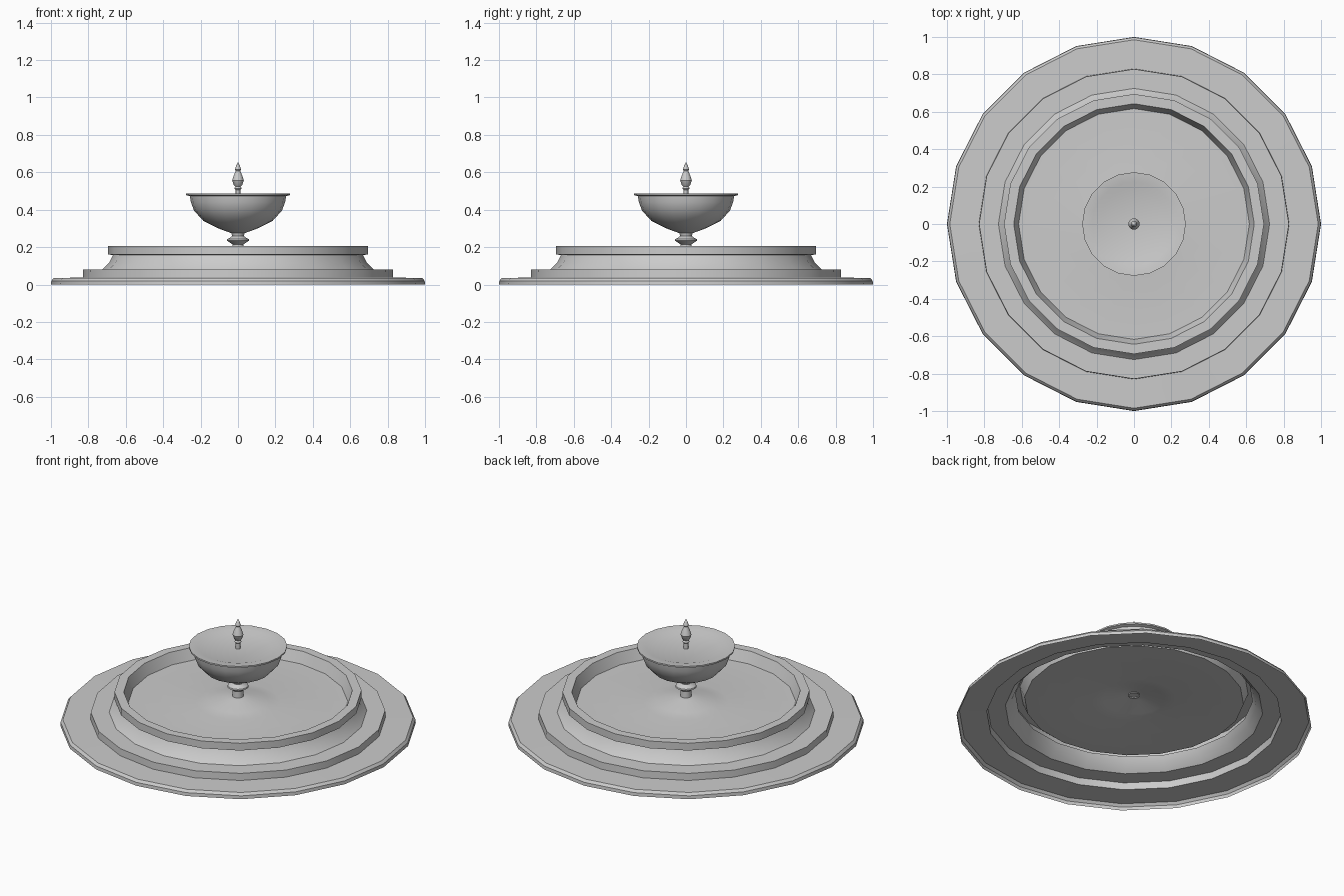
import bpy, bmesh, math

if "Cube" in bpy.data.objects:
    bpy.data.objects.remove(bpy.data.objects["Cube"])

SIDES = 20


def lathe(name, profile, sides=SIDES, angle=30):
    """Revolve (radius, height) points about z; radius 0 makes a pole."""
    bm = bmesh.new()
    rings = []
    for r, z in profile:
        if r == 0:
            rings.append([bm.verts.new((0, 0, z))] * sides)
        else:
            rings.append([bm.verts.new((r * math.cos(2 * math.pi * i / sides),
                                        r * math.sin(2 * math.pi * i / sides), z))
                          for i in range(sides)])
    for a, b in zip(rings, rings[1:]):
        for i in range(sides):
            j = (i + 1) % sides
            corners = list(dict.fromkeys((a[i], a[j], b[j], b[i])))
            bm.faces.new(corners)
    mesh = bpy.data.meshes.new(name)
    bm.to_mesh(mesh)
    bm.free()
    obj = bpy.data.objects.new(name, mesh)
    bpy.context.collection.objects.link(obj)
    bpy.ops.object.select_all(action='DESELECT')
    obj.select_set(True)
    bpy.context.view_layer.objects.active = obj
    bpy.ops.object.shade_smooth_by_angle(angle=math.radians(angle))
    return obj


# Stepped basin, a single shell open underneath, with a gently domed floor
lathe("basin", [
    (1.0, 0), (0.998, 0.02), (0.985, 0.035), (0.83, 0.037),
    (0.828, 0.08), (0.725, 0.08), (0.69, 0.115), (0.668, 0.158),
    (0.695, 0.16), (0.695, 0.205), (0.643, 0.205), (0.617, 0.138),
    (0.24, 0.138), (0.17, 0.148), (0.06, 0.174), (0, 0.18)])

# Pedestal with a turned collar
lathe("pedestal", [
    (0.032, 0.17), (0.03, 0.215), (0.04, 0.222), (0.06, 0.235),
    (0.058, 0.243), (0.04, 0.252), (0.031, 0.26), (0.037, 0.28)])

# Upper bowl with flared lip and shallow dished top
lathe("upper_bowl", [
    (0.037, 0.275), (0.10, 0.298), (0.185, 0.34), (0.235, 0.395),
    (0.252, 0.44), (0.257, 0.472), (0.277, 0.478), (0.277, 0.487),
    (0.225, 0.483), (0.19, 0.472), (0, 0.471)])

# Finial on top
lathe("finial", [
    (0.013, 0.47), (0.013, 0.505), (0.02, 0.513), (0.014, 0.523),
    (0.022, 0.53), (0.031, 0.557), (0.024, 0.58), (0.012, 0.608),
    (0.017, 0.615), (0.009, 0.636), (0, 0.655)], sides=12)
